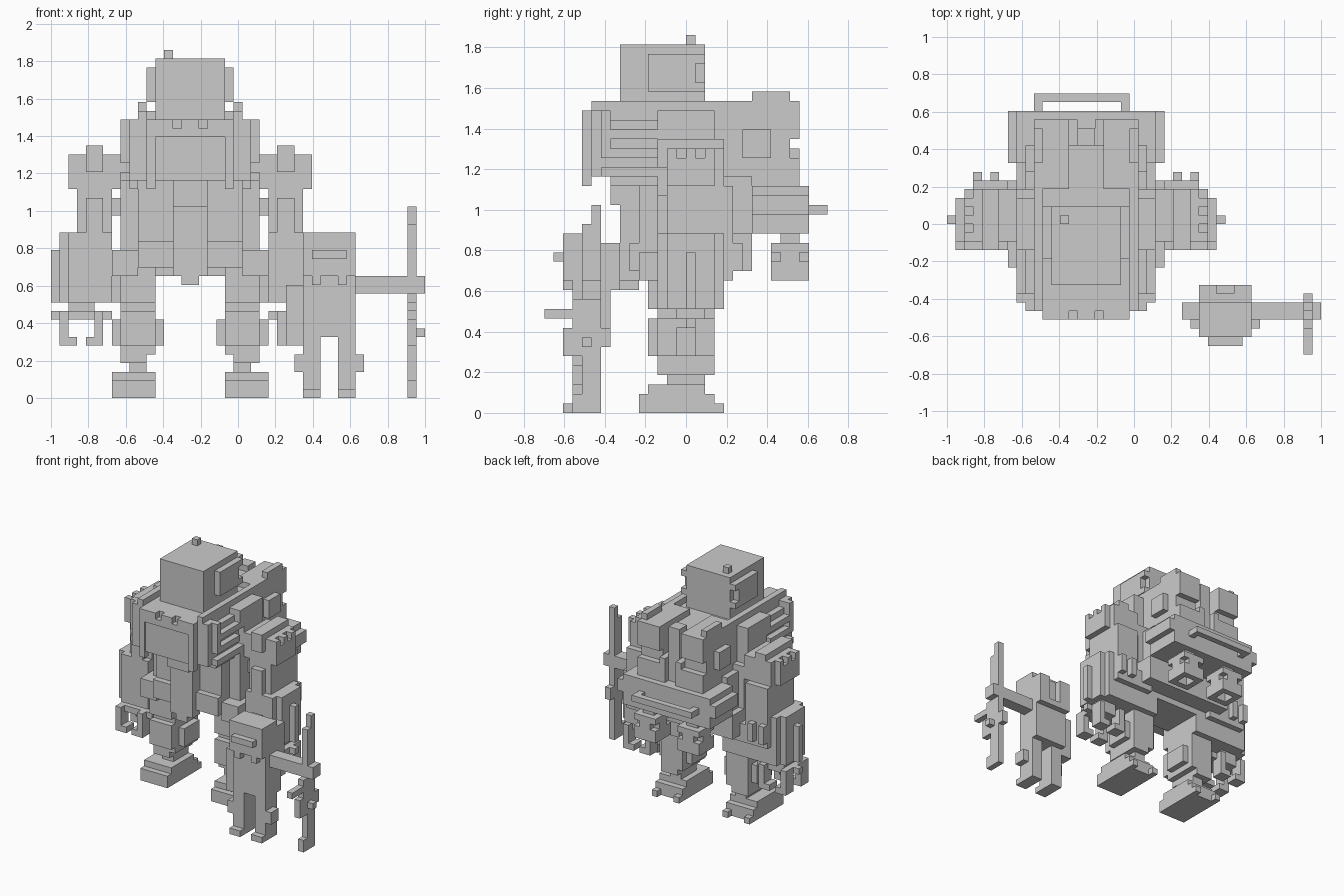
import bpy
import bmesh
from mathutils import Vector

UNIT = 2 / 43
ROBOT = Vector((-5.5, 0, 0))
SOLDIER = Vector((10.5, -10, 0))

cube = bpy.data.objects.get("Cube")
if cube:
    bpy.data.objects.remove(cube)

grey = bpy.data.materials.new("plain grey")
grey.use_nodes = True
tone = (0.6, 0.6, 0.6, 1)
grey.diffuse_color = tone
grey.node_tree.nodes["Principled BSDF"].inputs["Base Color"].default_value = tone


def block(name, x, y, z, origin=ROBOT):
    """One box spanning the given ranges, in grid cells."""
    low = Vector((x[0], y[0], z[0])) + origin
    high = Vector((x[1], y[1], z[1])) + origin
    bm = bmesh.new()
    bmesh.ops.create_cube(bm, size=1)
    for v in bm.verts:
        v.co = Vector([(a + b) / 2 + c * (b - a) for a, b, c in zip(low, high, v.co)]) * UNIT
    mesh = bpy.data.meshes.new(name)
    bm.to_mesh(mesh)
    bm.free()
    mesh.materials.append(grey)
    part = bpy.data.objects.new(name, mesh)
    bpy.context.collection.objects.link(part)


def pair(name, x, y, z, origin=ROBOT):
    """The same box on the left and on the right."""
    block("left_" + name, x, y, z, origin)
    block("right_" + name, (-x[1], -x[0]), y, z, origin)


def centre(name, half, y, z, origin=ROBOT):
    """A box spanning both sides of the middle."""
    block(name, (-half, half), y, z, origin)


# Head with notched ear plates and an antenna
centre("head", half=4, y=(-7, 2), z=(32, 39))
block("antenna", x=(-3, -2), y=(0, 1), z=(39, 40))
pair("ear_plate", x=(4, 5), y=(-4, 1), z=(34, 38))
pair("ear_upper_tab", x=(4, 5), y=(1, 2), z=(37, 38))
pair("ear_lower_tab", x=(4, 5), y=(1, 2), z=(34, 35))

# Upper body with a raised rim
centre("torso_core", half=6, y=(-10, 9), z=(25, 32))
pair("torso_rim", x=(5, 6), y=(-10, 9), z=(32, 33))
centre("chest_skin", half=7, y=(-10, -8), z=(25, 32))
pair("chest_tab", x=(7, 8), y=(-9, -8), z=(27, 32))
pair("shoulder_yoke", x=(6, 8), y=(-3, 3), z=(29, 32))
pair("side_column", x=(6, 8), y=(-3, 4), z=(15, 26))
pair("side_column_top", x=(6, 8), y=(-2, 3), z=(26, 29))
for level in (25, 27, 29):
    pair("side_rib", x=(6, 8), y=(-9, -3), z=(level, level + 1))
pair("rib_backing", x=(6, 7), y=(-8, -2), z=(24, 31))

# Chest frame around a recessed panel
centre("chest_frame_top", half=5, y=(-11, -10), z=(30, 31))
pair("chest_frame_side", x=(4, 5), y=(-11, -10), z=(24, 32))
pair("chest_frame_tooth", x=(2, 4), y=(-11, -10), z=(31, 32))
centre("chest_middle_tooth", half=1, y=(-11, -10), z=(31, 32))
centre("chest_panel", half=4, y=(-10.8, -10), z=(25, 30))

# Backpack with two vertical slots
pair("pack_side", x=(2, 6), y=(4, 11), z=(24, 33))
pair("pack_upper_rear", x=(2, 6), y=(11, 12), z=(29, 33))
pair("pack_lower_rear", x=(2, 6), y=(11, 12), z=(24, 27))
centre("pack_spine", half=1, y=(9, 11), z=(24, 33))
centre("pack_slot_floor", half=2, y=(9, 11), z=(24, 28))
pair("pack_post", x=(1, 2), y=(11, 12), z=(24, 28))
pair("pack_rail", x=(5, 6), y=(7, 11), z=(33, 34))
pair("pack_knob", x=(6, 7), y=(6, 9), z=(27, 30))

# Rear belt, handle and hollow nozzles
centre("belt", half=8, y=(7, 13), z=(19, 24))
centre("belt_band", half=9, y=(7, 13), z=(21, 23))
centre("belt_front", half=7, y=(4, 7), z=(19, 25))
block("handle_bar", x=(-6, 5), y=(14, 15), z=(21, 22))
for start in (-6, 4):
    block("handle_arm", x=(start, start + 1), y=(13, 15), z=(21, 22))
pair("nozzle_neck", x=(3, 5), y=(10, 12), z=(17, 19))
pair("nozzle_top", x=(2, 6), y=(9, 13), z=(17, 18))
pair("nozzle_cross", x=(2, 6), y=(10, 12), z=(16, 17))
pair("nozzle_cross_arm", x=(3, 5), y=(9, 13), z=(16, 17))
for inner in (2, 5):
    pair("nozzle_side", x=(inner, inner + 1), y=(9, 13), z=(14, 16))
for near in (9, 12):
    pair("nozzle_wall", x=(2, 6), y=(near, near + 1), z=(14, 16))

# Waist and hips
centre("waist", half=6, y=(-5, 4), z=(15, 25))
centre("belly_step", half=2, y=(-8, -5), z=(22, 25))
centre("belly_plate", half=2, y=(-7, -5), z=(14, 22))
centre("crotch_tip", half=1, y=(-7, -5), z=(13, 15))
centre("hip_beam", half=8, y=(-3, 4), z=(14, 17))
centre("rear_hip_plate", half=8, y=(4, 7), z=(15, 19))
pair("front_skirt", x=(2, 6), y=(-6, -4), z=(15, 18))
pair("side_skirt", x=(6, 9), y=(-5, 5), z=(14, 17))

# Legs
pair("thigh", x=(4, 8), y=(-4, 4), z=(11, 15))
pair("calf", x=(4, 8), y=(-3, 3), z=(5, 11))
pair("calf_hem", x=(5, 8), y=(-3, 3), z=(4, 5))
pair("knee", x=(3, 9), y=(-2, 2), z=(6, 9))
pair("knee_cap", x=(4, 8), y=(-4, -3), z=(6, 10))
pair("ankle", x=(5, 7), y=(-2, 2), z=(3, 4))
pair("foot_top", x=(4, 9), y=(-4, 2), z=(2, 3))
pair("foot_sole", x=(4, 9), y=(-5, 3), z=(0, 2))
for heel in (4, 8):
    pair("heel_spur", x=(heel, heel + 1), y=(3, 4), z=(0, 1))

# Shoulders and upper arms
pair("shoulder", x=(8, 13), y=(-2, 4), z=(24, 28))
pair("shoulder_cap", x=(13, 14), y=(-2, 3), z=(24, 27))
for near in (-2, 0, 2):
    pair("shoulder_tooth", x=(13, 14), y=(near, near + 1), z=(27, 28))
pair("shoulder_knob", x=(10, 12), y=(-3, 4), z=(26, 29))
pair("upper_arm", x=(9, 13), y=(-2, 5), z=(14, 24))
pair("arm_joint", x=(8, 9), y=(-1, 2), z=(21, 23))
pair("arm_front_plate", x=(10, 12), y=(-3, -2), z=(19, 23))

# Forearms with stepped corners, then hands
pair("forearm_core", x=(9, 14), y=(-3, 4), z=(11, 19))
pair("forearm_sides", x=(9, 15), y=(-2, 3), z=(11, 19))
pair("forearm_outer_slat", x=(15, 16), y=(0, 1), z=(11, 17))
pair("forearm_inner_plate", x=(8, 9), y=(-2, 4), z=(11, 16))
for inner in (10, 12):
    pair("forearm_spur", x=(inner, inner + 1), y=(4, 6), z=(15, 18))
pair("wrist", x=(11, 14), y=(-1, 2), z=(10, 11))
pair("palm", x=(9, 15), y=(-2, 2), z=(9, 10))
pair("palm_tip", x=(15, 16), y=(0, 1), z=(9, 10))
for near in (-3, 1):
    pair("inner_finger", x=(10, 11), y=(near, near + 2), z=(6, 10))
    pair("inner_fingertip", x=(11, 12), y=(near, near + 2), z=(6, 7))
    pair("outer_finger", x=(14, 15), y=(near, near + 2), z=(6, 10))
    pair("outer_fingertip", x=(13, 14), y=(near, near + 2), z=(6, 7))

# Small soldier: head, body and lower rear pack
centre("soldier_head", half=3, y=(-3, 1), z=(14, 19), origin=SOLDIER)
centre("soldier_visor", half=2, y=(-4, -3), z=(16, 17), origin=SOLDIER)
pair("soldier_cheek", x=(1, 2), y=(-3, -2), z=(13, 14), origin=SOLDIER)
centre("soldier_torso", half=3, y=(-2, 2), z=(7, 14), origin=SOLDIER)
centre("soldier_pack", half=3, y=(1, 2), z=(12, 18), origin=SOLDIER)
pair("soldier_pack_rear", x=(1, 3), y=(2, 3), z=(14, 18), origin=SOLDIER)
centre("soldier_pack_base", half=3, y=(2, 3), z=(13, 14), origin=SOLDIER)

# Small soldier: arms and legs
block("soldier_right_arm", x=(-5, -3), y=(-1, 1), z=(6, 13), origin=SOLDIER)
block("soldier_left_arm", x=(3, 11), y=(-1, 1), z=(12, 14), origin=SOLDIER)
pair("soldier_leg", x=(1, 3), y=(-2, 1), z=(1, 7), origin=SOLDIER)
pair("soldier_knee", x=(3, 4), y=(-2, 0), z=(3, 5), origin=SOLDIER)
pair("soldier_foot", x=(1, 3), y=(-3, 1), z=(0, 1), origin=SOLDIER)


# Upright rifle in the outstretched hand
def rifle(name, y, z):
    block("rifle_" + name, (9, 10), y, z, SOLDIER)


rifle("muzzle", y=(0, 1), z=(14, 22))
rifle("barrel", y=(-1, 1), z=(12, 20))
rifle("receiver", y=(-2, 1), z=(6, 12))
rifle("magazine", y=(-5, -2), z=(10, 11))
rifle("front_grip", y=(-3, -2), z=(6, 9))
rifle("rear_sight", y=(1, 2), z=(7, 9))
rifle("stock", y=(-1, 1), z=(1, 6))
rifle("butt", y=(-2, 1), z=(0, 2))
block("rifle_bolt", x=(10, 11), y=(-1, 0), z=(7, 8), origin=SOLDIER)
